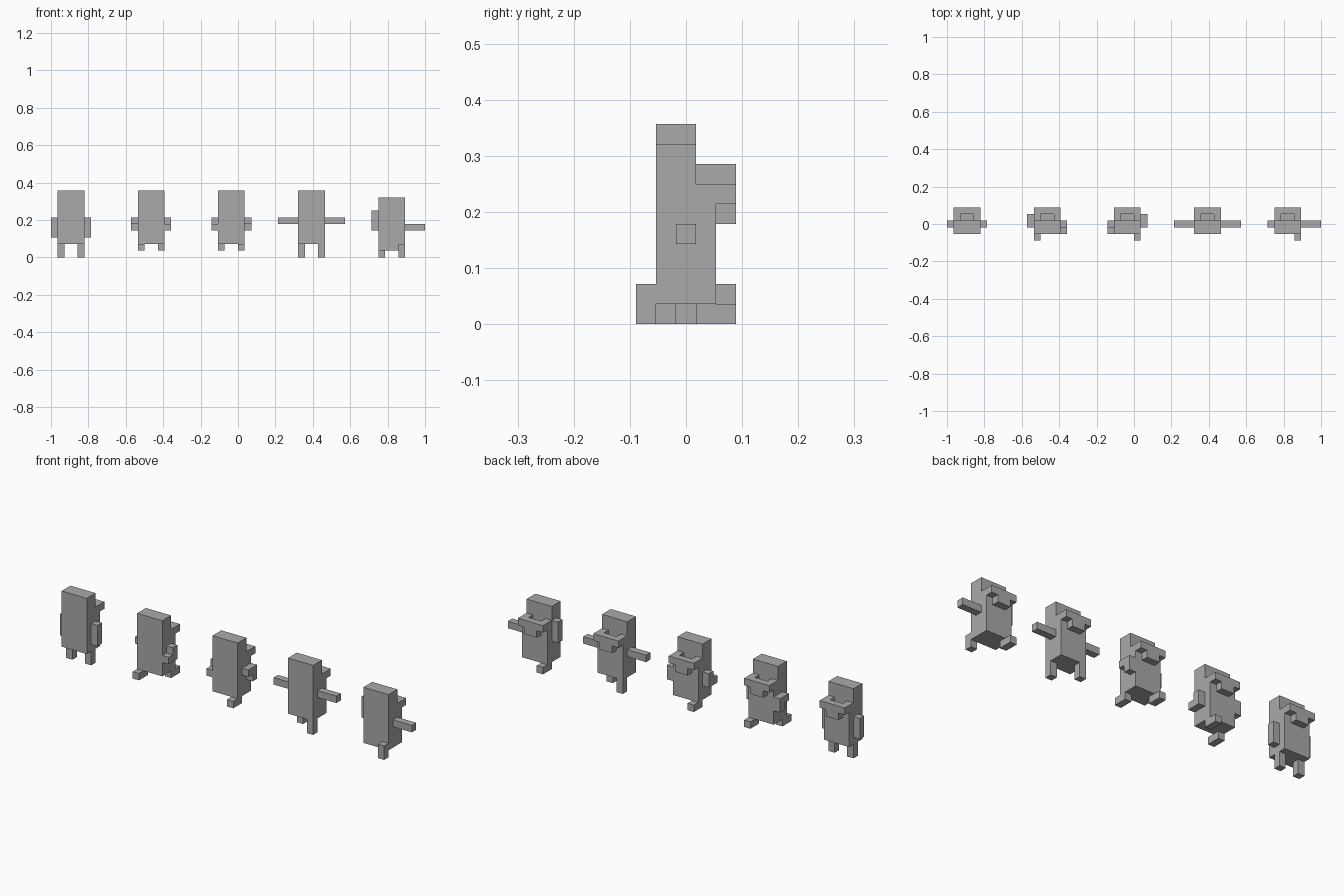
import bpy

cube = bpy.data.objects.get("Cube")
if cube:
    bpy.data.objects.remove(cube, do_unlink=True)

U = 2 / 56  # one block

grey = bpy.data.materials.new("plain grey")
grey.use_nodes = True
grey.diffuse_color = (0.4, 0.4, 0.4, 1)
grey.node_tree.nodes["Principled BSDF"].inputs["Base Color"].default_value = (0.4, 0.4, 0.4, 1)


def block(name, x, y, z):
    """Box spanning three (low, high) ranges, measured in blocks."""
    bpy.ops.mesh.primitive_cube_add(size=1)
    ob = bpy.context.object
    ob.name = name
    for v in ob.data.vertices:
        v.co = [(r[0] + (c + 0.5) * (r[1] - r[0])) * U for r, c in zip((x, y, z), v.co)]
    ob.data.materials.append(grey)
    return ob


MID = (-0.5, 0.5)
FRONT = (-1.5, -0.5)
BACK = (0.5, 1.5)


def body(cx, base):
    """Torso with belly, an open brim and a nub beneath it."""
    wide = (cx - 2, cx + 2)
    brim = (base + 5, base + 6)
    block("torso", wide, (-1.5, 0.5), (base, base + 8))
    block("belly", wide, BACK, (base, base + 5))
    block("brim_edge", wide, (1.5, 2.5), brim)
    for s in (-1, 1):
        block("brim_side", sorted((cx + s, cx + 2 * s)), BACK, brim)
    block("nub", (cx - 1, cx + 1), (1.5, 2.5), (base + 4, base + 5))


def arm(cx, side, y, z, length=1):
    block("arm", sorted((cx + 2 * side, cx + (2 + length) * side)), y, z)


def leg(cx, side, y, z):
    block("leg", sorted((cx + side, cx + 2 * side)), y, z)


# Standing figure
body(-25, 2)
for s in (-1, 1):
    arm(-25, s, MID, (3, 6))
    leg(-25, s, MID, (0, 2))

# Two running figures, mirrored: bent arms and stretched legs
for cx, s in ((-13, 1), (-1, -1)):
    body(cx, 2)
    arm(cx, s, MID, (4, 6))
    arm(cx, s, FRONT, (4, 5))
    arm(cx, -s, (-0.5, 1.5), (5, 6))
    arm(cx, -s, BACK, (4, 5))
    leg(cx, -s, (-2.5, -0.5), (1, 2))
    leg(cx, s, (0.5, 2.5), (1, 2))

# Striding figure with arms out
body(11, 2)
for s in (-1, 1):
    arm(11, s, MID, (5, 6), 3)
leg(11, 1, FRONT, (0, 2))
leg(11, -1, BACK, (0, 2))

# Lunging figure, one arm raised and one out
body(23, 1)
arm(23, 1, MID, (4, 5), 3)
arm(23, -1, MID, (4, 7))
leg(23, 1, (-2.5, -1.5), (0, 2))
leg(23, -1, (0.5, 2.5), (0, 1))
